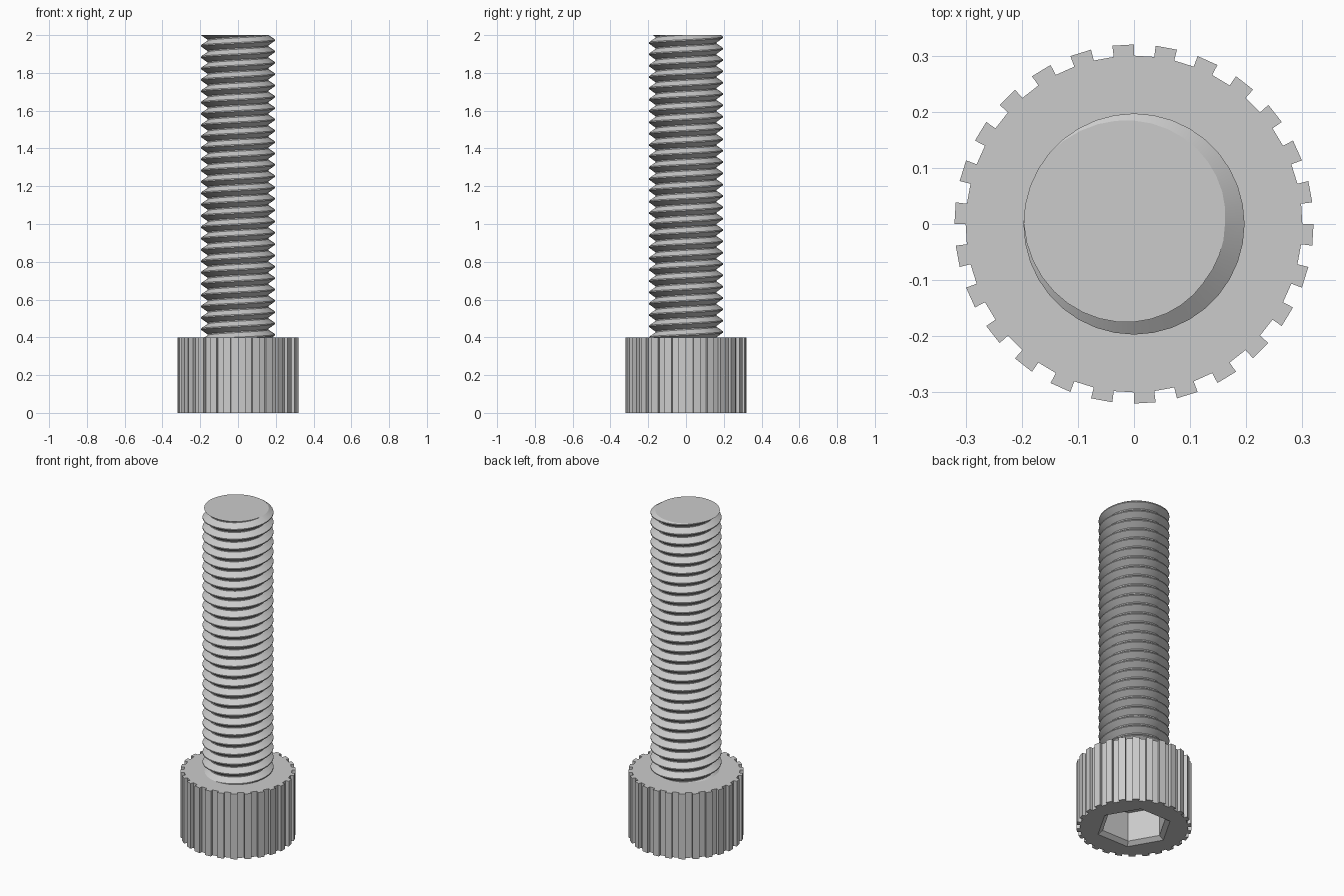
import bpy, bmesh
from math import sin, cos, pi, radians
from mathutils import Vector

cube = bpy.data.objects.get("Cube")
if cube:
    bpy.data.objects.remove(cube)

steel = bpy.data.materials.new("steel_grey")
steel.use_nodes = True
GREY = (0.6, 0.6, 0.6, 1)
steel.diffuse_color = GREY
steel.node_tree.nodes["Principled BSDF"].inputs["Base Color"].default_value = GREY

HEAD_TOP, TOP = 0.4, 2.0


def finish(bm, name):
    bmesh.ops.recalc_face_normals(bm, faces=bm.faces)
    mesh = bpy.data.meshes.new(name)
    bm.to_mesh(mesh)
    bm.free()
    mesh.materials.append(steel)
    obj = bpy.data.objects.new(name, mesh)
    bpy.context.collection.objects.link(obj)
    return obj


def ring(bm, polar, z):
    return [bm.verts.new((r * cos(a), r * sin(a), z)) for r, a in polar]


def walls(bm, low, high):
    n = len(low)
    for i in range(n):
        j = (i + 1) % n
        bm.faces.new((low[i], low[j], high[j], high[i]))


def loop_edges(bm, loop):
    return [bm.edges.get((loop[i - 1], loop[i])) for i in range(len(loop))]


# Knurled head with a chamfered hexagonal socket in its underside
TEETH = 26
step = 2 * pi / TEETH
outline = []
for k in range(TEETH):
    a = k * step
    outline += [(0.30, a - step / 2), (0.32, a - step / 2), (0.32, a), (0.30, a)]


def hexagon(radius):
    return [(radius, k * pi / 3) for k in range(6)]


bm = bmesh.new()
base = ring(bm, outline, 0)
crown = ring(bm, outline, HEAD_TOP)
walls(bm, base, crown)
bm.faces.new(crown)
mouth = ring(bm, hexagon(0.213), 0)
throat = ring(bm, hexagon(0.185), 0.02)
floor = ring(bm, hexagon(0.185), 0.2)
walls(bm, mouth, throat)
walls(bm, throat, floor)
bm.faces.new(floor)
bmesh.ops.triangle_fill(bm, use_beauty=True,
                        edges=loop_edges(bm, base) + loop_edges(bm, mouth))
finish(bm, "knurled_head")

# Threaded shank: one pitch of the profile swept along a right-handed helix
PITCH, MAJOR, MINOR, SEGMENTS, TURNS = 0.06, 0.197, 0.162, 36, 31
start = TOP - PITCH * 160 / 360 - 29 * PITCH
profile = [(MAJOR, -0.05), (MAJOR, 0.05), (MINOR, 0.45), (MINOR, 0.55), (MAJOR, 0.95)]
bm = bmesh.new()
pts = [bm.verts.new((r, 0, start + t * PITCH)) for r, t in profile]
edges = [bm.edges.new(pair) for pair in zip(pts, pts[1:])]
bmesh.ops.spin(bm, geom=pts + edges, cent=(0, 0, 0), axis=(0, 0, 1),
               dvec=(0, 0, PITCH / SEGMENTS), angle=2 * pi * TURNS,
               steps=SEGMENTS * TURNS)
bmesh.ops.remove_doubles(bm, verts=bm.verts, dist=0.0005)

# Trim the thread flat at both ends and close it
for z, sign in ((HEAD_TOP - 0.02, -1), (TOP, 1)):
    cut = bmesh.ops.bisect_plane(bm, geom=bm.verts[:] + bm.edges[:] + bm.faces[:],
                                 plane_co=(0, 0, z), plane_no=(0, 0, sign),
                                 clear_outer=True, dist=0.00001)
    rim = [e for e in cut["geom_cut"] if isinstance(e, bmesh.types.BMEdge)]
    bmesh.ops.holes_fill(bm, edges=rim, sides=0)
shank = finish(bm, "threaded_shank")
bpy.context.view_layer.objects.active = shank
shank.select_set(True)
bpy.ops.object.shade_smooth_by_angle(angle=radians(30))
